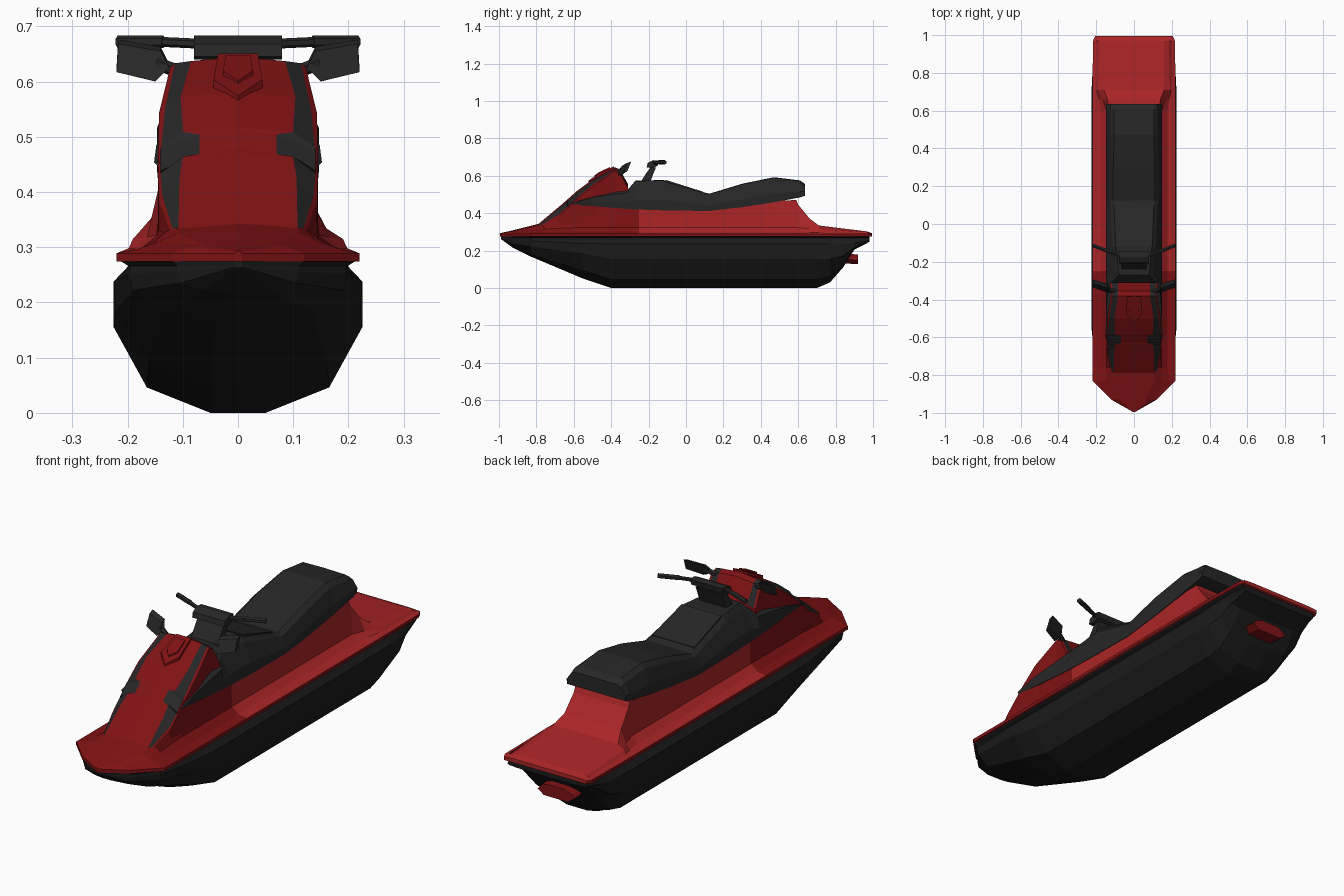
import bpy, bmesh
from mathutils import Vector


def material(name, rgb):
    m = bpy.data.materials.new(name)
    m.diffuse_color = (*rgb, 1)
    return m


BLACK = material("hull black", (0.011, 0.011, 0.011))
GREY = material("dark grey", (0.020, 0.020, 0.020))
DARK_RED = material("dark red", (0.215, 0.006, 0.007))
RED = material("bright red", (0.40, 0.018, 0.020))


def finish(name, bm, mats):
    bmesh.ops.remove_doubles(bm, verts=bm.verts, dist=0.0005)
    bmesh.ops.recalc_face_normals(bm, faces=bm.faces)
    me = bpy.data.meshes.new(name)
    bm.to_mesh(me)
    bm.free()
    for m in mats:
        me.materials.append(m)
    ob = bpy.data.objects.new(name, me)
    bpy.context.collection.objects.link(ob)
    return ob


def loft(name, stations, mats, rule=lambda seg, y: 0):
    """Skin half sections (last point on the centre line), mirrored in x."""
    bm = bmesh.new()
    rings = []
    for y, half in stations:
        ring = half + [(-x, z) for x, z in reversed(half[:-1])]
        rings.append([bm.verts.new((x, y, z)) for x, z in ring])
    n = len(rings[0])
    for k in range(len(rings) - 1):
        a, b = rings[k], rings[k + 1]
        ym = (stations[k][0] + stations[k + 1][0]) / 2
        for i in range(n):
            j = (i + 1) % n
            f = bm.faces.new((a[i], a[j], b[j], b[i]))
            f.material_index = rule(min(i, n - 2 - i), ym)
    bm.faces.new(rings[0]).material_index = rule(9, stations[0][0])
    bm.faces.new(rings[-1]).material_index = rule(9, stations[-1][0])
    return finish(name, bm, mats)


def prism(name, pts, offset, mat):
    """Polygon of 3D points extruded along an offset."""
    bm = bmesh.new()
    f = bm.faces.new([bm.verts.new(p) for p in pts])
    new = bmesh.ops.extrude_face_region(bm, geom=[f])["geom"]
    bmesh.ops.translate(bm, vec=offset, verts=[v for v in new if isinstance(v, bmesh.types.BMVert)])
    if f.is_valid and not any(len(e.link_faces) > 2 for e in f.edges) and all(len(e.link_faces) == 1 for e in f.edges):
        bm.faces.remove(f)
    return finish(name, bm, [mat])


def tube(name, a, b, r, mat, sides=6):
    a, b = Vector(a), Vector(b)
    bm = bmesh.new()
    bmesh.ops.create_cone(bm, cap_ends=True, segments=sides, radius1=r, radius2=r, depth=(b - a).length)
    ob = finish(name, bm, [mat])
    ob.location = (a + b) / 2
    ob.rotation_mode = "QUATERNION"
    ob.rotation_quaternion = (b - a).to_track_quat("Z", "Y")
    return ob


# Hull: keel, chine, lower side, upper side, then groove and lip
def hull(y, keel, chine, low, up, lip):
    return y, [keel, chine, low, up, (lip * 0.91, 0.266), (lip, 0.278), (0, 0.278)]


FULL = [(0.05, 0.0), (0.165, 0.046), (0.225, 0.155), (0.225, 0.235), 0.218]
loft("hull", [
    hull(-0.99, (0.004, 0.262), (0.005, 0.263), (0.006, 0.264), (0.007, 0.265), 0.008),
    hull(-0.93, (0.02, 0.218), (0.06, 0.222), (0.105, 0.235), (0.11, 0.255), 0.12),
    hull(-0.83, (0.04, 0.168), (0.135, 0.182), (0.19, 0.222), (0.198, 0.252), 0.215),
    hull(-0.55, (0.05, 0.05), (0.16, 0.092), (0.222, 0.185), (0.225, 0.238), 0.218),
    hull(-0.40, *FULL),
    hull(0.70, *FULL),
    hull(0.77, (0.05, 0.03), (0.16, 0.062), (0.222, 0.155), (0.222, 0.235), 0.218),
    hull(0.84, (0.05, 0.11), (0.155, 0.12), (0.212, 0.172), (0.215, 0.235), 0.218),
    hull(0.90, (0.05, 0.205), (0.15, 0.207), (0.2, 0.215), (0.207, 0.24), 0.218),
    hull(0.98, (0.05, 0.246), (0.15, 0.247), (0.19, 0.25), (0.198, 0.255), 0.212),
], [BLACK])


# Deck: rim, foot shelf, raised side walls and rear platform
def deck(y, w, shelf, base, top, zc=None):
    return y, [(w, 0.274), (w, 0.289), shelf, base, top, (0, zc or top[1])]


S, B = (0.178, 0.296), (0.146, 0.322)
loft("deck", [
    deck(-0.995, 0.006, (0.005, 0.291), (0.004, 0.292), (0.003, 0.293)),
    deck(-0.93, 0.12, (0.1, 0.296), (0.08, 0.302), (0.06, 0.304), 0.307),
    deck(-0.83, 0.22, (0.185, 0.296), (0.145, 0.309), (0.11, 0.325), 0.332),
    deck(-0.76, 0.22, S, (0.146, 0.315), (0.115, 0.34), 0.35),
    deck(-0.60, 0.22, S, B, (0.135, 0.45)),
    deck(-0.40, 0.22, S, B, (0.141, 0.435)),
    deck(-0.25, 0.22, S, B, (0.141, 0.43)),
    deck(0.10, 0.22, S, B, (0.141, 0.425)),
    deck(0.45, 0.22, S, B, (0.14, 0.465)),
    deck(0.59, 0.22, S, B, (0.135, 0.47)),
    deck(0.60, 0.22, S, (0.147, 0.322), (0.135, 0.445)),
    deck(0.66, 0.22, (0.185, 0.297), (0.165, 0.318), (0.14, 0.372)),
    deck(0.71, 0.22, (0.198, 0.298), (0.19, 0.315), (0.16, 0.334)),
    deck(0.97, 0.217, (0.2, 0.294), (0.185, 0.298), (0.16, 0.302)),
    deck(0.995, 0.205, (0.19, 0.29), (0.17, 0.291), (0.15, 0.292)),
], [DARK_RED, RED], lambda seg, y: 1 if y > -0.25 and seg != 0 else 0)

# Front hood with a grey stripe down each shoulder
HOOD = [(-0.80, 0.333), (-0.66, 0.45), (-0.57, 0.53), (-0.46, 0.61), (-0.38, 0.645), (-0.355, 0.635), (-0.31, 0.555)]


def hood_z(y):
    for (y0, z0), (y1, z1) in zip(HOOD, HOOD[1:]):
        if y <= y1:
            return z0 + (z1 - z0) * (y - y0) / (y1 - y0)


def hood(y, side, outer, inner, drop):
    h = hood_z(y)
    return y, [(side, min(0.33, h - 0.02)), (side, h - drop - 0.008), (outer, h - drop), (inner, h - 0.008), (0, h)]


loft("hood", [
    hood(-0.795, 0.118, 0.115, 0.108, 0.014),
    hood(-0.68, 0.144, 0.137, 0.106, 0.04),
    hood(-0.635, 0.1445, 0.14, 0.1, 0.038),
    hood(-0.63, 0.1445, 0.14, 0.07, 0.038),
    hood(-0.59, 0.1445, 0.14, 0.07, 0.035),
    hood(-0.585, 0.1445, 0.139, 0.1, 0.035),
    hood(-0.50, 0.143, 0.132, 0.104, 0.03),
    hood(-0.38, 0.123, 0.114, 0.085, 0.012),
    hood(-0.355, 0.123, 0.112, 0.085, 0.012),
    hood(-0.31, 0.128, 0.118, 0.085, 0.012),
], [DARK_RED, GREY], lambda seg, y: 1 if seg == 2 else 0)

# Raised plates on the hood top
for name, s, lift in (("hood_plate", 1.0, 0.008), ("hood_plate_inset", 0.62, 0.013)):
    outline = [(-0.036, -0.385), (0.036, -0.385), (0.044, -0.48), (0, -0.52), (-0.044, -0.48)]
    pts = []
    for x, y in outline:
        yy = -0.44 + (y + 0.44) * s
        pts.append((x * s, yy, hood_z(yy) + lift))
    prism(name, pts, (0, 0, -0.02), DARK_RED)


# Saddle: front skirt, dash hump, dip and rear seat
def seat(y, low, top, w):
    return y, [(0.144, low), (0.147, low + 0.35 * (top - low)), (w + 0.01, top - 0.15 * (top - low)), (w - 0.01, top), (0, top + 0.002)]


loft("seat", [
    seat(-0.61, 0.445, 0.455, 0.142),
    seat(-0.50, 0.438, 0.492, 0.138),
    seat(-0.31, 0.422, 0.525, 0.128),
    seat(-0.27, 0.42, 0.572, 0.09),
    seat(-0.12, 0.415, 0.575, 0.105),
    seat(0.10, 0.412, 0.508, 0.115),
    seat(0.125, 0.412, 0.502, 0.12),
    seat(0.30, 0.432, 0.555, 0.12),
    seat(0.47, 0.458, 0.59, 0.115),
    seat(0.61, 0.484, 0.573, 0.115),
    seat(0.635, 0.493, 0.555, 0.115),
], [GREY])

# Front seat pad, slightly raised
prism("front_seat_pad", [(-0.098, -0.11, 0.578), (0.098, -0.11, 0.578), (0.105, 0.09, 0.515), (-0.105, 0.09, 0.515)],
      (0, 0, -0.02), GREY)

# Steering column and handlebar pad
column = [(-0.24, 0.57), (-0.215, 0.61), (-0.19, 0.645), (-0.16, 0.645), (-0.175, 0.61), (-0.19, 0.57)]
prism("steering_column", [(-0.065, y, z) for y, z in column], (0.13, 0, 0), GREY)
pad = [(-0.21, 0.645), (-0.205, 0.668), (-0.175, 0.683), (-0.145, 0.68), (-0.15, 0.655), (-0.18, 0.64)]
prism("handlebar_pad", [(-0.08, y, z) for y, z in pad], (0.16, 0, 0), GREY)

for s, side in ((-1, "left"), (1, "right")):
    # Handlebar arm and grip
    tube(side + "_bar", (s * 0.06, -0.175, 0.668), (s * 0.145, -0.142, 0.672), 0.009, GREY)
    tube(side + "_grip", (s * 0.135, -0.146, 0.672), (s * 0.218, -0.113, 0.672), 0.011, GREY)
    # Mirror on a short arm
    face = [(0.125, -0.365, 0.625), (0.15, -0.36, 0.600), (0.22, -0.335, 0.617), (0.217, -0.315, 0.668), (0.14, -0.34, 0.655)]
    prism(side + "_mirror", [(s * x, y, z) for x, y, z in face], (0, 0.022, 0.008), GREY)
    tube(side + "_mirror_arm", (s * 0.10, -0.36, 0.615), (s * 0.145, -0.34, 0.632), 0.012, GREY)

# Jet nozzle under the stern
nozzle = [(-0.09, 0.155), (-0.06, 0.133), (0.06, 0.133), (0.09, 0.155), (0.075, 0.172), (0.045, 0.185), (-0.045, 0.185), (-0.075, 0.172)]
prism("jet_nozzle", [(x, 0.82, z) for x, z in nozzle], (0, 0.10, -0.006), DARK_RED)
